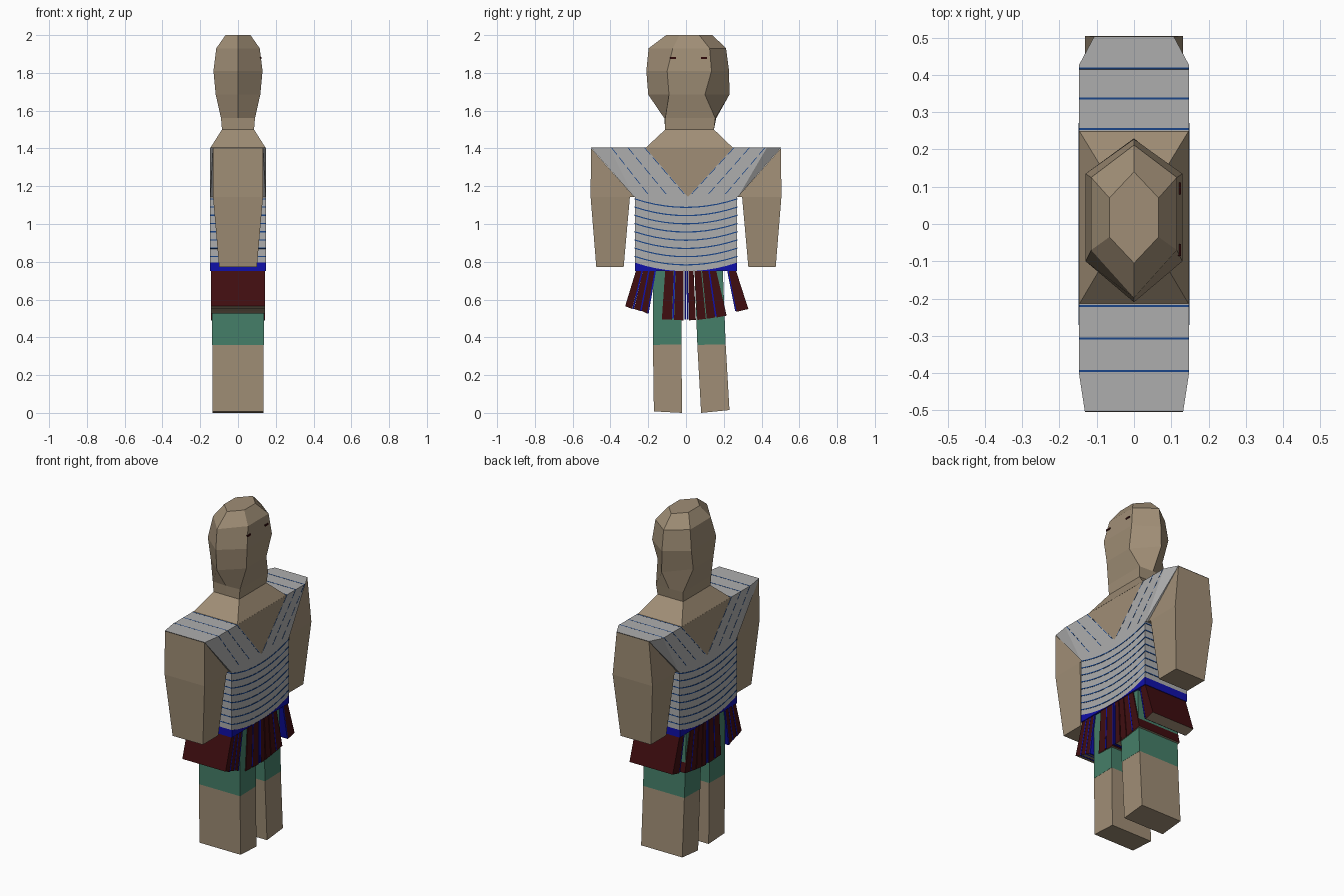
import bpy, bmesh, math


def mat(name, rgb):
    m = bpy.data.materials.new(name)
    m.diffuse_color = (*rgb, 1)
    return m


SKIN = mat("skin", (0.35, 0.27, 0.18))
GREY = mat("shirt_grey", (0.42, 0.42, 0.42))
STRIPE = mat("stripe_blue", (0.01, 0.06, 0.25))
BELT = mat("belt_blue", (0.005, 0.005, 0.40))
RED = mat("skirt_red", (0.05, 0.004, 0.005))
TEAL = mat("shorts_teal", (0.06, 0.21, 0.14))
EYE = mat("eye_dark", (0.03, 0.003, 0.003))
D = 0.147  # half depth of the body


def finish(name, bm, mats):
    bmesh.ops.recalc_face_normals(bm, faces=bm.faces)
    me = bpy.data.meshes.new(name)
    bm.to_mesh(me)
    bm.free()
    for m in mats:
        me.materials.append(m)
    ob = bpy.data.objects.new(name, me)
    bpy.context.collection.objects.link(ob)
    return ob


def prism(name, pts, m, hw=D, under=None):
    """Side profile of (y, z[, half depth]) points, given depth along x."""
    bm = bmesh.new()
    a, b = [], []
    for p in pts:
        h = p[2] if len(p) > 2 else hw
        a.append(bm.verts.new((h, p[0], p[1])))
        b.append(bm.verts.new((-h, p[0], p[1])))
    bm.faces.new(a)
    bm.faces.new(b[::-1])
    n = len(pts)
    for i in range(n):
        j = (i + 1) % n
        bm.faces.new((a[i], b[i], b[j], a[j]))
    ob = finish(name, bm, [m] + ([under] if under else []))
    if under:  # other colour on the underside
        for f in ob.data.polygons:
            if f.normal.z < -0.7:
                f.material_index = 1
    return ob


def loft(name, rings, m):
    bm = bmesh.new()
    loops = [[bm.verts.new(v) for v in r] for r in rings]
    for r, s in zip(loops, loops[1:]):
        for i in range(6):
            j = (i + 1) % 6
            bm.faces.new((r[i], r[j], s[j], s[i]))
    bm.faces.new(loops[0][::-1])
    bm.faces.new(loops[-1])
    return finish(name, bm, [m])


# Head, neck and shoulder slope: z, half depth, side points, flat face edges
def ring(z, h, y0, y1, f0, f1):
    return [(h, f0, z), (h, f1, z), (0, y1, z), (-h, f1, z), (-h, f0, z), (0, y0, z)]


loft("head_and_neck", [
    ring(1.402, D, -0.215, 0.25, -0.215, 0.25),
    ring(1.50, 0.085, -0.11, 0.148, -0.11, 0.148),
    ring(1.56, 0.09, -0.115, 0.16, -0.11, 0.155),
    ring(1.685, 0.118, -0.20, 0.23, -0.09, 0.10),
    ring(1.81, 0.13, -0.21, 0.228, -0.10, 0.135),
    ring(1.93, 0.115, -0.198, 0.212, -0.07, 0.125),
    ring(2.0, 0.066, -0.105, 0.14, -0.035, 0.07)], SKIN)

# Eyes
for y in (-0.07, 0.095):
    prism_pts = [(y - .016, 1.873), (y + .016, 1.873), (y + .016, 1.883), (y - .016, 1.883)]
    eye = prism("eye", prism_pts, EYE, 0.004)
    eye.location.x = 0.1215


# Shirt body with a sagging hem
def sag(y):
    return 0.045 * (1 - (y / 0.27) ** 2)


YS = [-0.27 + 0.054 * i for i in range(11)]
prism("shirt_body", [(y, 0.795 - sag(y)) for y in YS] + [(0.27, 1.145), (-0.27, 1.145)], GREY)
prism("belt", [(-0.27, 0.75), (0.27, 0.75)] +
      [(y, max(0.795 - sag(y), 0.752)) for y in YS[::-1]], BELT, D + 0.001)

# Horizontal stripes, wrapping round the body
for k in range(8):
    z = 1.13 - 0.0435 * k
    curve = [(y * 1.005, z - sag(y)) for y in YS]
    prism("shirt_stripe", curve + [(y, w + 0.006) for y, w in curve[::-1]], STRIPE, D + 0.0015)

# Open neck
prism("chest_skin", [(-0.215, 1.404), (0.01, 1.143), (0.25, 1.404)], SKIN, D - 0.0005)

# Yoke, dashed stripes, arms: s, inner top y, fold y, outer half depth
for s, inner, fold, end in ((-1, -0.215, -0.405, 0.132), (1, 0.25, 0.428, 0.107)):
    prism("shirt_yoke", [(0.01, 1.143), (s * 0.275, 1.143), (fold, 1.404), (inner, 1.404)], GREY)
    prism("shoulder_end", [(s * 0.275, 1.143), (s * 0.503, 1.404, end), (fold, 1.404)], GREY)
    for t in (0.02, 0.36, 0.70):
        y0 = 0.01 + (s * 0.275 - 0.01) * t
        y1 = inner + (s * 0.503 - inner) * t * 0.97
        y1 = inner + (fold - inner) * min(1, t * 1.35)
        for k in range(5):
            a, b = k / 5 + 0.06, k / 5 + 0.2
            ya, yb = y0 + (y1 - y0) * a, y0 + (y1 - y0) * b
            za, zb = 1.143 + 0.2615 * a, 1.143 + 0.2615 * b
            prism("yoke_dash", [(ya - .0025, za), (ya + .0025, za), (yb + .0025, zb),
                                (yb - .0025, zb)], STRIPE, D + 0.001)
    prism("upper_arm", [(s * 0.503, 1.402, end), (s * 0.505, 1.143, 0.132),
                        (s * 0.275, 1.143, 0.132)], SKIN)
    prism("lower_arm", [(s * 0.505, 1.143, 0.132), (s * 0.475, 0.773, 0.10),
                        (s * 0.33, 0.773, 0.10), (s * 0.297, 1.143, 0.132)], SKIN)

# Skirt: strips as top y pair, bottom y pair, bottom z pair
strips = [(-0.265, -0.235, -0.322, -0.285, 0.565, 0.55),
          (-0.228, -0.20, -0.275, -0.243, 0.55, 0.54),
          (-0.193, -0.165, -0.235, -0.205, 0.54, 0.525),
          (-0.11, -0.065, -0.128, -0.075, 0.495, 0.493),
          (-0.055, -0.012, -0.063, -0.012, 0.492, 0.49),
          (0.012, 0.04, 0.016, 0.052, 0.49, 0.492),
          (0.045, 0.08, 0.06, 0.105, 0.492, 0.498),
          (0.085, 0.12, 0.11, 0.155, 0.498, 0.505),
          (0.125, 0.16, 0.162, 0.215, 0.505, 0.515),
          (0.225, 0.265, 0.268, 0.33, 0.535, 0.55)]
for a, b, c, d, zc, zd in strips:
    prism("skirt_strip", [(a, 0.752), (b, 0.752), (d, zd), (c, zc)], RED, 0.143, SKIN)

# Blue trim between the strips
for a, c, z in ((-0.232, -0.28, 0.55), (-0.197, -0.239, 0.54), (-0.163, -0.202, 0.525),
                (-0.06, -0.069, 0.50), (-0.004, -0.004, 0.495), (0.007, 0.009, 0.495),
                (0.122, 0.158, 0.51), (0.222, 0.264, 0.54)):
    prism("skirt_trim", [(a - .004, 0.752), (a + .004, 0.752), (c + .004, z), (c - .004, z)],
          BELT, 0.144)

# Legs: teal shorts above, bare below
for top, knee, foot, z0, z1 in ((-0.175, -0.175, -0.17, 0.008, 0.0),
                                (0.045, 0.06, 0.08, 0.0, 0.015)):
    w = 0.15
    prism("shorts_leg", [(top, 0.75), (top + w, 0.75), (knee + w, 0.363), (knee, 0.36)],
          TEAL, 0.137)
    prism("lower_leg", [(knee, 0.36), (knee + w, 0.363), (foot + w, z1), (foot, z0)],
          SKIN, 0.136)
